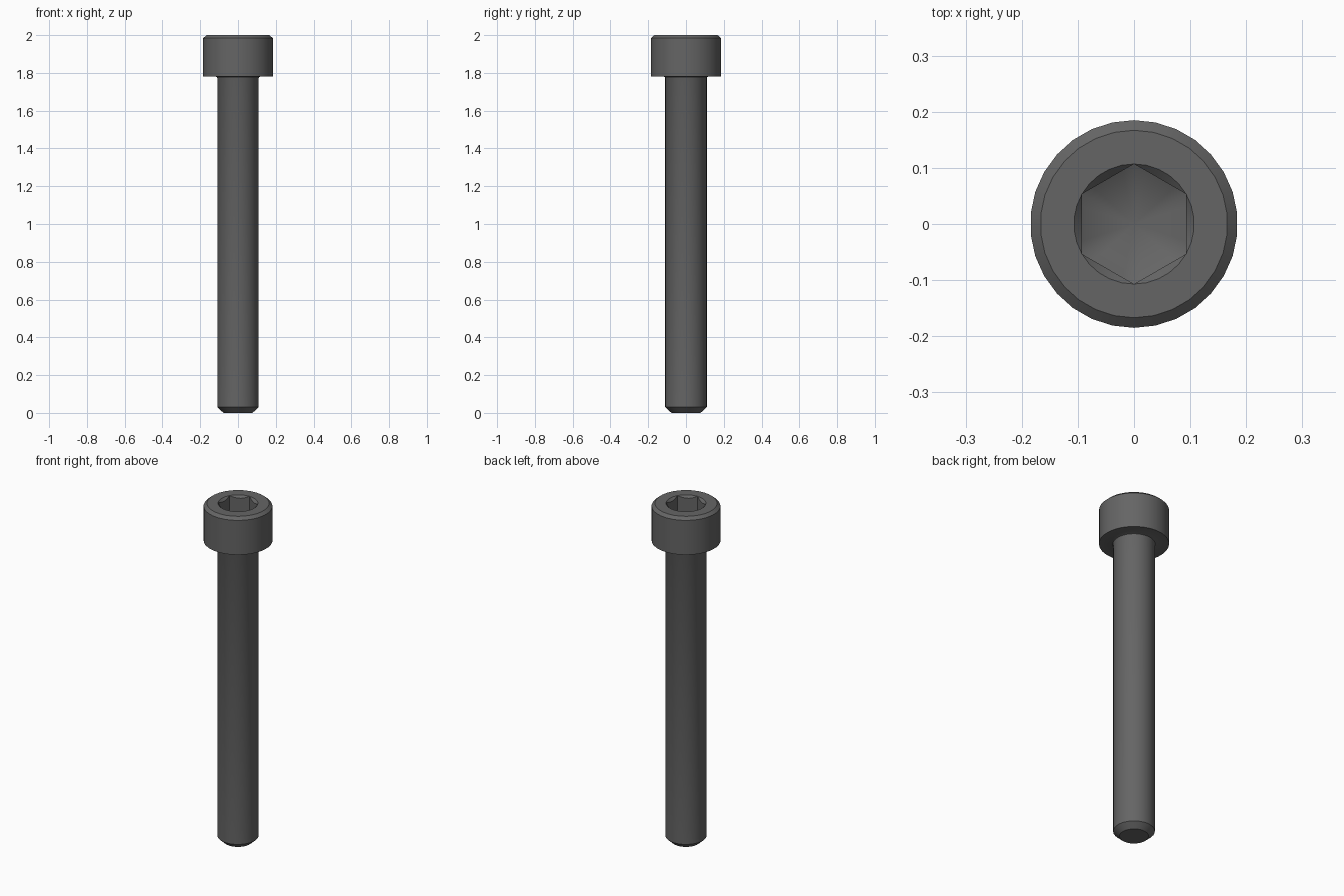
import bpy, bmesh, math

if "Cube" in bpy.data.objects:
    bpy.data.objects.remove(bpy.data.objects["Cube"])

SIDES = 30          # multiple of six so that the hexagon corners fall on vertices
SOCKET_R = 0.107    # circle through the hexagon corners
APOTHEM = SOCKET_R * math.cos(math.pi / 6)

steel = bpy.data.materials.new("dark_steel")
steel.diffuse_color = (0.13, 0.13, 0.13, 1)
steel.use_nodes = True
steel.node_tree.nodes["Principled BSDF"].inputs["Base Color"].default_value = steel.diffuse_color


def hex_radius(a):
    """Distance to the hexagon edge at angle a from a corner."""
    return APOTHEM / math.cos((a % (math.pi / 3)) - math.pi / 6)


def circle(r, z):
    return lambda a: (r, z)


def hexagon(z):
    return lambda a: (hex_radius(a), z)


# Outer body from the tip up to the rim of the socket
profile = [(0.077, 0), (0.11, 0.03), (0.11, 1.772), (0.1125, 1.7775), (0.118, 1.78),
           (0.185, 1.78), (0.185, 1.984), (0.167, 2.0), (SOCKET_R, 2.0)]
rings = [circle(r, z) for r, z in profile]
# Countersunk edge of the socket, then its straight hexagonal walls
rings.append(lambda a: (hex_radius(a), 2.0 - (SOCKET_R - hex_radius(a))))
rings.append(hexagon(1.89))

bm = bmesh.new()
loops = []
for ring in rings:
    loop = []
    for i in range(SIDES):
        a = 2 * math.pi * i / SIDES
        r, z = ring(a)
        t = a + math.pi / 2
        loop.append(bm.verts.new((r * math.cos(t), r * math.sin(t), z)))
    loops.append(loop)

for low, high in zip(loops, loops[1:]):
    for i in range(SIDES):
        j = (i + 1) % SIDES
        bm.faces.new((low[i], low[j], high[j], high[i]))

# Flat tip and conical socket floor
bm.faces.new(list(reversed(loops[0])))
apex = bm.verts.new((0, 0, 1.84))
for i in range(SIDES):
    bm.faces.new((loops[-1][i], loops[-1][(i + 1) % SIDES], apex))

bmesh.ops.remove_doubles(bm, verts=bm.verts, dist=1e-5)
bmesh.ops.recalc_face_normals(bm, faces=bm.faces)
mesh = bpy.data.meshes.new("socket_head_bolt")
bm.to_mesh(mesh)
bm.free()
mesh.materials.append(steel)
bolt = bpy.data.objects.new("socket_head_bolt", mesh)
bpy.context.collection.objects.link(bolt)

# Smooth round surfaces with crisp chamfers
bpy.context.view_layer.objects.active = bolt
bolt.select_set(True)
bpy.ops.object.shade_smooth_by_angle(angle=math.radians(30))
